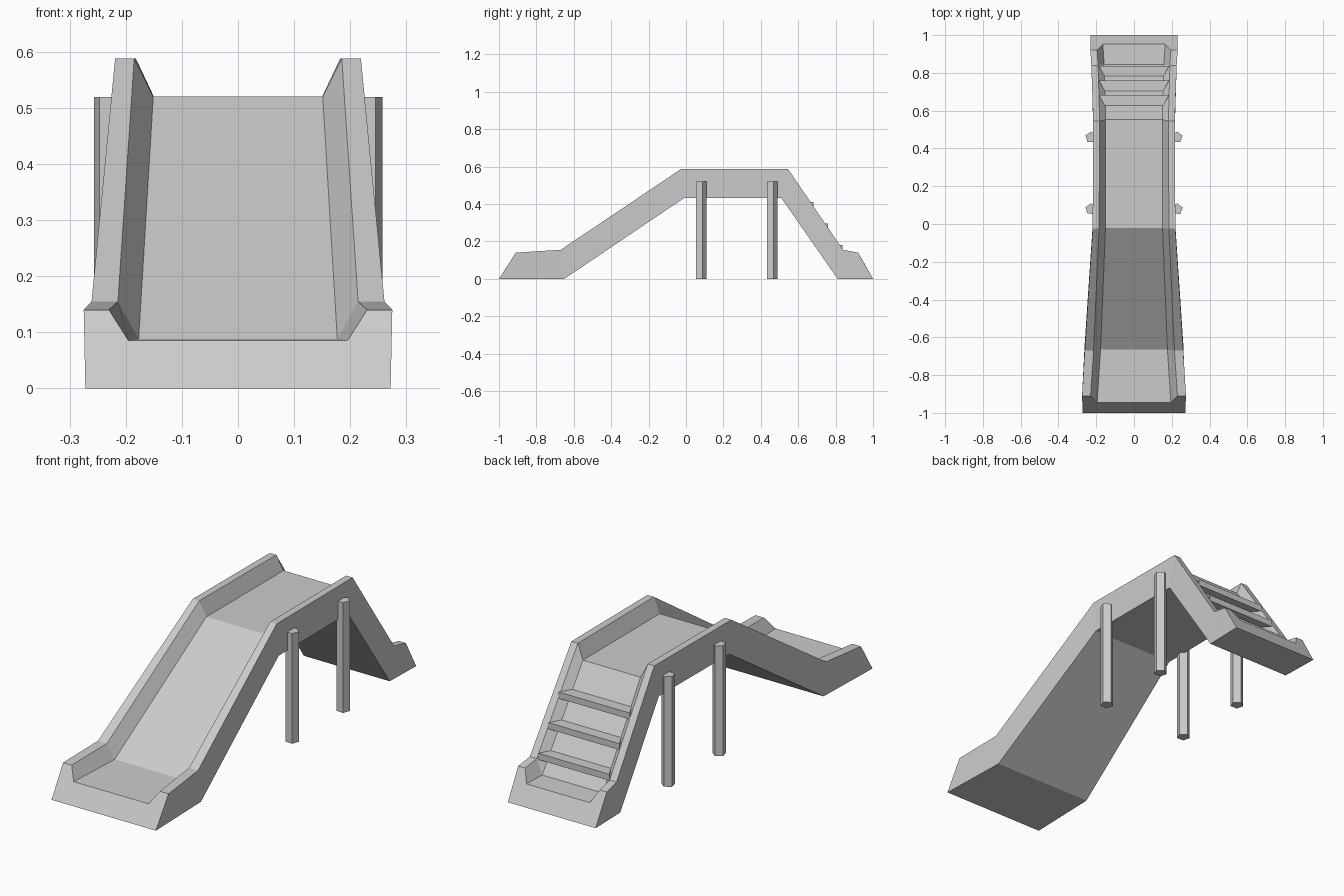
import bpy, bmesh, math

if "Cube" in bpy.data.objects:
    bpy.data.objects.remove(bpy.data.objects["Cube"], do_unlink=True)

# Single plain grey
grey = bpy.data.materials.new("plain_grey")
grey.use_nodes = True
tone = (0.6, 0.6, 0.6, 1)
grey.diffuse_color = tone
grey.node_tree.nodes["Principled BSDF"].inputs["Base Color"].default_value = tone


def loft(name, rings):
    """Join closed rings of points into a capped solid."""
    bm = bmesh.new()
    loops = [[bm.verts.new(p) for p in ring] for ring in rings]
    n = len(loops[0])
    for a, b in zip(loops, loops[1:]):
        for i in range(n):
            j = (i + 1) % n
            bm.faces.new((a[i], a[j], b[j], b[i]))
    bm.faces.new(loops[0])
    bm.faces.new(loops[-1])
    bmesh.ops.recalc_face_normals(bm, faces=bm.faces)
    mesh = bpy.data.meshes.new(name)
    bm.to_mesh(mesh)
    bm.free()
    mesh.materials.append(grey)
    obj = bpy.data.objects.new(name, mesh)
    bpy.context.collection.objects.link(obj)
    return obj


def trough_ring(base, floor, rail, widths):
    """U-shaped section: base, outer rail, inner rail and floor, mirrored."""
    right = [(w, *p) for w, p in zip(widths, (base, rail, rail, floor))]
    left = [(-x, y, z) for x, y, z in reversed(right)]
    return right + left


# Slide body: (y, z) of base, floor and rail top, then half widths
stations = [
    ((-1.0, 0), (-0.945, 0.085), (-0.91, 0.14), (0.272, 0.275, 0.23, 0.195)),
    ((-0.65, 0), (-0.665, 0.088), (-0.67, 0.155), (0.262, 0.261, 0.214, 0.177)),
    ((-0.01, 0.432), (-0.02, 0.52), (-0.025, 0.588), (0.219, 0.219, 0.185, 0.151)),
    ((0.51, 0.432), (0.553, 0.52), (0.545, 0.588), (0.216, 0.216, 0.182, 0.15)),
    ((0.81, 0), (0.845, 0.088), (0.84, 0.155), (0.224, 0.226, 0.19, 0.158)),
    ((1.0, 0), (0.952, 0.085), (0.92, 0.14), (0.229, 0.231, 0.195, 0.165)),
]
loft("slide_body", [trough_ring(*s) for s in stations])

# Ladder treads, flared outward to meet the sloping rails
for i in range(3):
    y, z = 0.63 + 0.0765 * i, 0.41 - 0.115 * i
    inner, outer, thick = 0.15, 0.186, 0.03
    rings = []
    for side in (-1, 1):
        rings.append([
            (side * inner, y - 0.01, z),
            (side * outer, y + 0.053, z),
            (side * outer, y + 0.053, z - thick),
            (side * inner, y - 0.01, z - thick),
        ])
    loft(f"ladder_tread_{i + 1}", rings)

# Five-sided support posts
for end, y in (("front", 0.079), ("back", 0.459)):
    for side, x in (("left", 0.228), ("right", -0.228)):
        angles = [math.radians(16 + 72 * k) for k in range(5)]
        rings = [[(x + 0.0305 * math.cos(a), y + 0.0305 * math.sin(a), z)
                  for a in angles] for z in (0, 0.519)]
        loft(f"{end}_{side}_post", rings)
